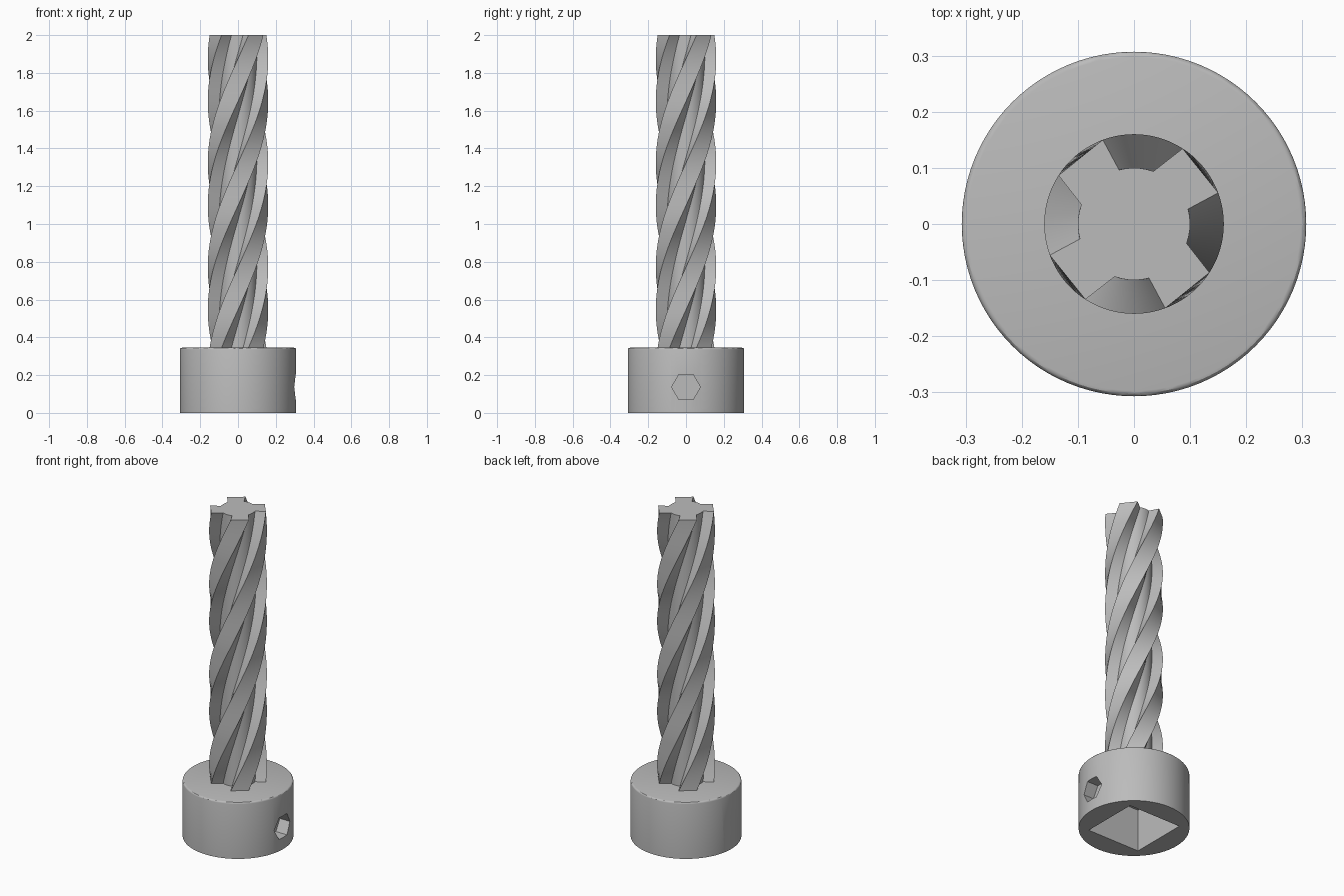
import bpy
import bmesh
from math import radians, cos, sin, pi
from mathutils import Matrix

if "Cube" in bpy.data.objects:
    bpy.data.objects.remove(bpy.data.objects["Cube"])

R, TOP, COLLAR = 0.307, 2.0, 0.345
HOLE_Z = 0.137

steel = bpy.data.materials.new("steel_grey")
steel.use_nodes = True
grey = (0.5, 0.5, 0.5, 1)
steel.diffuse_color = grey
steel.node_tree.nodes["Principled BSDF"].inputs["Base Color"].default_value = grey


def make_object(name, bm):
    bmesh.ops.recalc_face_normals(bm, faces=bm.faces)
    mesh = bpy.data.meshes.new(name)
    bm.to_mesh(mesh)
    bm.free()
    mesh.materials.append(steel)
    obj = bpy.data.objects.new(name, mesh)
    bpy.context.collection.objects.link(obj)
    return obj


def activate(obj):
    bpy.ops.object.select_all(action='DESELECT')
    obj.select_set(True)
    bpy.context.view_layer.objects.active = obj


def smooth(obj):
    activate(obj)
    bpy.ops.object.shade_smooth_by_angle(angle=radians(30))


def x_cone(name, x0, x1, r0, r1, sides):
    """Cone or prism lying along x at the height of the cross hole."""
    bm = bmesh.new()
    bmesh.ops.create_cone(bm, cap_ends=True, segments=sides, radius1=r0,
                          radius2=r1, depth=x1 - x0)
    turn = Matrix.Rotation(pi / 2, 4, 'Y')
    place = Matrix.Translation(((x0 + x1) / 2, 0, HOLE_Z))
    bm.transform(place @ turn)
    return make_object(name, bm)


def cut(target, cutter):
    mod = target.modifiers.new("cut", 'BOOLEAN')
    mod.operation = 'DIFFERENCE'
    mod.solver = 'EXACT'
    mod.object = cutter
    activate(target)
    bpy.ops.object.modifier_apply(modifier=mod.name)
    bpy.data.objects.remove(cutter)


# Collar with a rounded top rim
bm = bmesh.new()
bmesh.ops.create_cone(bm, cap_ends=True, segments=96, radius1=R, radius2=R, depth=COLLAR)
bm.transform(Matrix.Translation((0, 0, COLLAR / 2)))
rim = [e for e in bm.edges if all(v.co.z > COLLAR - 0.01 for v in e.verts)]
bmesh.ops.bevel(bm, geom=rim, offset=0.01, segments=3, profile=0.5, affect='EDGES')
collar = make_object("collar", bm)

# Square drive socket in the underside
bm = bmesh.new()
bmesh.ops.create_cube(bm, size=1)
bm.transform(Matrix.Diagonal((0.356, 0.356, 0.52, 1)))
cut(collar, make_object("socket_cutter", bm))

# Cross hole, hexagonal nut pocket and countersink
cut(collar, x_cone("hole_cutter", -0.4, 0.4, 0.04, 0.04, 32))
cut(collar, x_cone("nut_cutter", 0.23, 0.4, 0.076, 0.076, 6))
cut(collar, x_cone("countersink_cutter", -0.312, -0.26, 0.076, 0.04, 32))
smooth(collar)

# Four-ribbed cross-section: flat rib ends joined by arcs of the core
section = []
for k in range(4):
    section += [(0.16, 20.3 + 90 * k), (0.16, 57.2 + 90 * k)]
    section += [(0.1, 69.8 + 90 * k + 35.7 * i / 5) for i in range(6)]

# Fluted shaft: the section swept upward through three quarters of a turn
bm = bmesh.new()
steps = 100
rings = []
for s in range(steps + 1):
    z = COLLAR + (TOP - COLLAR) * s / steps
    twist = 270 * (s / steps - 1)
    rings.append([bm.verts.new((r * cos(radians(a + twist)), r * sin(radians(a + twist)), z))
                  for r, a in section])
n = len(section)
for low, high in zip(rings, rings[1:]):
    for i in range(n):
        j = (i + 1) % n
        bm.faces.new((low[i], low[j], high[j], high[i]))
bm.faces.new(rings[-1])
bm.faces.new(rings[0][::-1])
smooth(make_object("fluted_shaft", bm))
